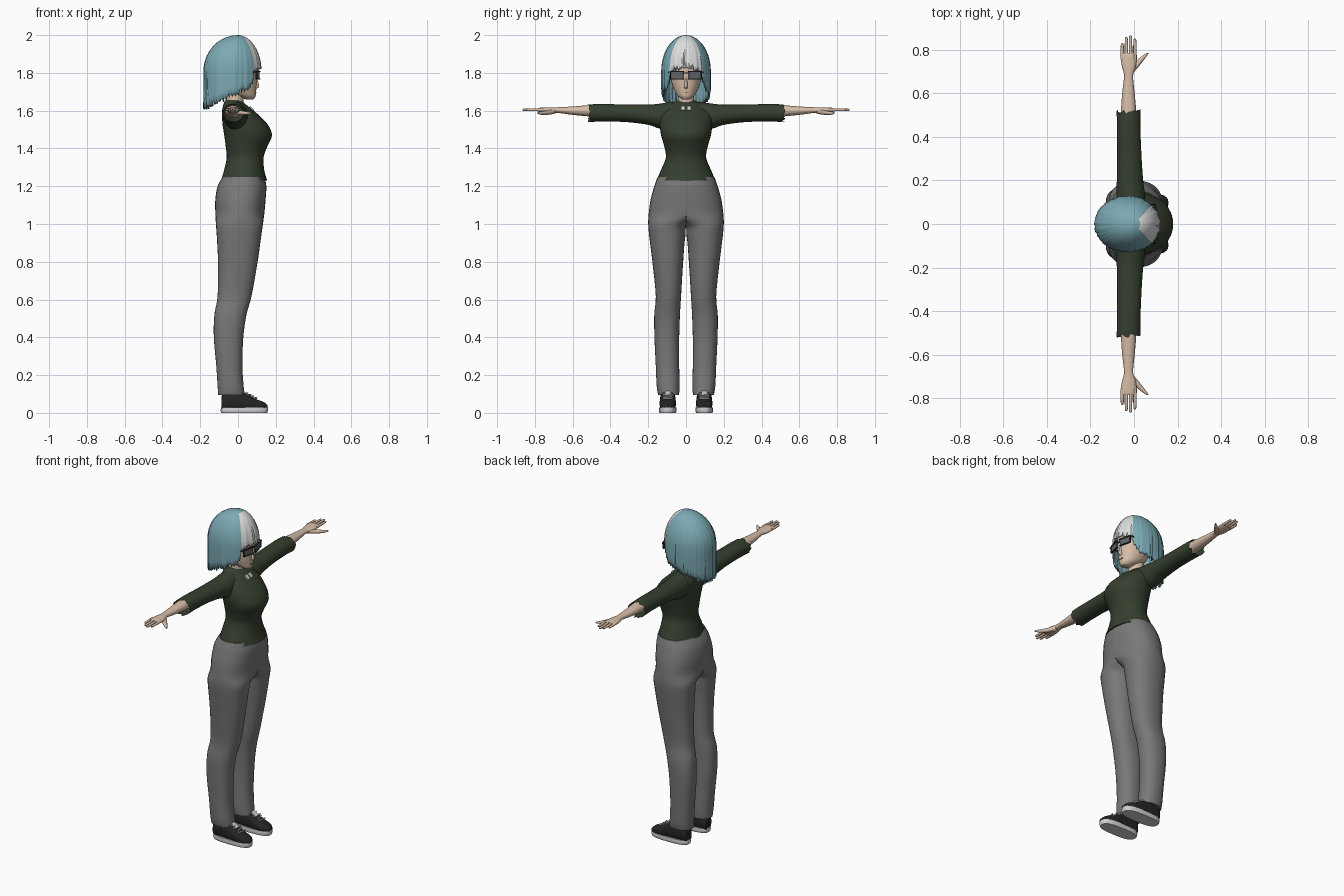
import bpy, bmesh, random
from math import sin, cos, pi, sqrt, radians, degrees
from mathutils import Vector, Matrix

random.seed(4)
if bpy.data.objects.get("Cube"):
    bpy.data.objects.remove(bpy.data.objects["Cube"], do_unlink=True)


def material(name, r, g, b):
    m = bpy.data.materials.new(name)
    m.use_nodes = True
    m.diffuse_color = (r, g, b, 1)
    m.node_tree.nodes["Principled BSDF"].inputs["Base Color"].default_value = (r, g, b, 1)
    return m


SKIN = material("skin", 0.68, 0.51, 0.39)
BLUE = material("blue_hair", 0.20, 0.40, 0.46)
WHITE = material("white_hair", 0.72, 0.72, 0.73)
GREEN = material("dark_green_knit", 0.035, 0.05, 0.028)
GREY = material("grey_cloth", 0.19, 0.19, 0.19)
BLACK = material("black", 0.018, 0.018, 0.02)
PALE = material("pale_grey", 0.62, 0.62, 0.62)
LENS = material("lens_grey", 0.12, 0.13, 0.14)
LIP = material("lip", 0.45, 0.22, 0.18)
parts = []


def finish(name, bm, *mats):
    bmesh.ops.recalc_face_normals(bm, faces=bm.faces)
    me = bpy.data.meshes.new(name)
    bm.to_mesh(me)
    bm.free()
    for m in mats:
        me.materials.append(m)
    ob = bpy.data.objects.new(name, me)
    bpy.context.collection.objects.link(ob)
    parts.append(ob)
    return ob


def smooth_rows(rows, steps=4):
    """Spline through the section rows."""
    pts = [rows[0]] + list(rows) + [rows[-1]]
    out = []
    for a, b, c, d in zip(pts, pts[1:], pts[2:], pts[3:]):
        for k in range(steps):
            t = k / steps
            out.append([0.5 * (2 * q + (r - p) * t + (2 * p - 5 * q + 4 * r - s) * t * t
                               + (3 * q - p - 3 * r + s) * t ** 3)
                        for p, q, r, s in zip(a, b, c, d)])
    return out + [list(rows[-1])]


def loft(name, rows, mat, axis="z", power=2.0, side=1, n=32, jag=0, clamp=False, cap_end=True):
    """Rows hold: position on the axis, then low and high of both other axes."""
    bm = bmesh.new()
    rings = []
    rows = smooth_rows(rows)
    for i, (t, u0, u1, v0, v1) in enumerate(rows):
        ring = []
        for k in range(n):
            c, s = cos(2 * pi * k / n), sin(2 * pi * k / n)
            c = abs(c) ** (2 / power) * (1 if c > 0 else -1)
            s = abs(s) ** (2 / power) * (1 if s > 0 else -1)
            u, v = (u0 + u1 + (u1 - u0) * c) / 2, (v0 + v1 + (v1 - v0) * s) / 2
            w = t + (random.uniform(-jag, jag) if i == len(rows) - 1 else 0)
            x, y, z = {"z": (u, v, w), "y": (u, w, v), "x": (w, u, v)}[axis]
            if clamp:
                y = max(y, 0)
            ring.append(bm.verts.new((x, y * side, z)))
        rings.append(ring)
    for a, b in zip(rings, rings[1:]):
        for k in range(n):
            j = (k + 1) % n
            bm.faces.new((a[k], a[j], b[j], b[k]))
    bm.faces.new(rings[0])
    if cap_end:
        bm.faces.new(rings[-1])
    return finish(name, bm, mat)


def box(name, centre, size, mat, tilt=0, turn=0):
    bm = bmesh.new()
    bmesh.ops.create_cube(bm, size=1)
    m = (Matrix.Translation(centre) @ Matrix.Rotation(radians(turn), 4, "Z")
         @ Matrix.Rotation(radians(tilt), 4, "Y") @ Matrix.Diagonal((*size, 1)))
    bm.transform(m)
    return finish(name, bm, mat)


# Sweater body
loft("sweater", [(1.23, -.09, .155, -.155, .155), (1.28, -.075, .14, -.135, .135),
                 (1.35, -.06, .135, -.107, .107), (1.41, -.065, .155, -.115, .115),
                 (1.47, -.073, .18, -.132, .132), (1.53, -.082, .155, -.138, .138),
                 (1.59, -.085, .095, -.13, .13), (1.63, -.078, .045, -.085, .085),
                 (1.655, -.07, .015, -.05, .05)], GREEN)

# Head, neck, face
loft("neck", [(1.58, -.065, .045, -.055, .055), (1.63, -.06, .03, -.045, .045),
              (1.72, -.06, .03, -.042, .042)], SKIN)
loft("head", [(1.66, .04, .083, -.018, .018), (1.675, .0, .093, -.04, .04),
              (1.70, -.05, .096, -.058, .058), (1.74, -.08, .098, -.074, .074),
              (1.80, -.11, .1, -.086, .086), (1.87, -.12, .095, -.09, .09),
              (1.93, -.08, .06, -.06, .06)], SKIN)
loft("nose", [(1.718, .085, .1, -.009, .009), (1.73, .085, .112, -.009, .009),
              (1.775, .085, .1, -.005, .005)], SKIN, n=12)
box("mouth", (.095, 0, 1.695), (.006, .028, .005), LIP)
for y, tag in ((.012, "left"), (-.012, "right")):
    box("collar_tab_" + tag, (.073, y * 1.3, 1.612), (.008, .022, .03), PALE, -45)

# Hair shell: strands fall from the crown to a ragged edge
edge = [(0, 1.825), (40, 1.80), (46, 1.73), (58, 1.70), (90, 1.67), (125, 1.63), (150, 1.61), (180, 1.61)]


def hair_edge(deg):
    for (a, za), (b, zb) in zip(edge, edge[1:]):
        if deg <= b:
            return za + (zb - za) * (deg - a) / (b - a)
    return edge[-1][1]


bm = bmesh.new()
COLS, ROWS = 112, 14
apex = bm.verts.new((.0, 0, 2.0))
cols = []
for k in range(COLS):
    th = 2 * pi * k / COLS
    deg = abs((degrees(th) + 180) % 360 - 180)
    low = hair_edge(deg) + (random.uniform(.005, .035) if k % 2 else random.uniform(-.004, .008))
    groove = random.uniform(-.025, .02)
    col = []
    for i in range(1, ROWS + 1):
        t = i / ROWS
        z = 2 - (2 - low) * t ** 1.8
        s = sqrt(max(0, 1 - (max(z - 1.81, 0) / .19) ** 2))
        r = s * (1 + groove * t)
        taper = 1 - max(0, 1.72 - z) * .5
        col.append(bm.verts.new((-.03 + .03 * (1 - s) + .152 * r * cos(th), .13 * r * taper * sin(th), z)))
    cols.append(col)
for k in range(COLS):
    a, b = cols[k], cols[(k + 1) % COLS]
    bm.faces.new((apex, a[0], b[0]))
    mid = (degrees(2 * pi * (k + .5) / COLS) + 180) % 360 - 180
    for i in range(ROWS - 1):
        f = bm.faces.new((a[i], a[i + 1], b[i + 1], b[i]))
        f.material_index = int(abs(mid) < 41 and i > 0)
hair = finish("hair", bm, BLUE, WHITE)
shell = hair.modifiers.new("thickness", "SOLIDIFY")
shell.thickness = .008
shell.offset = -1

# Glasses
box("glasses_bridge", (.108, 0, 1.80), (.006, .025, .006), BLACK)

for side, tag in ((1, "left"), (-1, "right")):
    box("lens_" + tag, (.104, .046 * side, 1.787), (.006, .064, .036), LENS, 0, 14 * side)
    for z, h in ((1.807, .007), (1.768, .004)):
        box("glasses_rim_" + tag, (.105, .047 * side, z), (.009, .074, h), BLACK, 0, 14 * side)
    box("glasses_rim_side_" + tag, (.097, .082 * side, 1.789), (.009, .005, .042), BLACK)
    box("glasses_arm_" + tag, (.035, .09 * side, 1.803), (.13, .004, .007), BLACK)

    # Trouser leg with its half of the hips
    loft("trouser_leg_" + tag, [(.095, -.105, .035, .037, .147), (.14, -.108, .03, .034, .155),
                                (.25, -.115, .023, .036, .16), (.4, -.128, .028, .036, .167),
                                (.52, -.125, .045, .032, .168), (.62, -.108, .072, .026, .16),
                                (.8, -.106, .104, .015, .178), (.93, -.112, .122, .004, .194),
                                (1.0, -.117, .132, -.02, .2), (1.06, -.12, .14, -.197, .197),
                                (1.13, -.12, .146, -.187, .187), (1.2, -.108, .15, -.168, .168),
                                (1.25, -.08, .14, -.15, .15)], GREY, power=2.25, side=side, clamp=True)

    # Sleeve, forearm, hand
    loft("sleeve_" + tag, [(.07, -.078, .05, 1.50, 1.648), (.14, -.08, .05, 1.505, 1.637),
                           (.2, -.079, .042, 1.525, 1.632), (.32, -.077, .034, 1.54, 1.632),
                           (.45, -.078, .029, 1.542, 1.636), (.515, -.08, .03, 1.54, 1.632)],
         GREEN, "y", side=side, jag=.012, cap_end=False)
    loft("forearm_" + tag, [(.4, -.068, .015, 1.56, 1.63), (.52, -.06, .01, 1.57, 1.628),
                            (.6, -.054, .003, 1.578, 1.622), (.68, -.046, -.004, 1.588, 1.618),
                            (.72, -.055, .008, 1.586, 1.618), (.77, -.062, .012, 1.592, 1.616),
                            (.785, -.058, .008, 1.597, 1.612)], SKIN, "y", side=side)
    for x, tip, finger in ((-.054, .83, "little"), (-.035, .857, "ring"), (-.016, .865, "middle"), (.004, .85, "index")):
        loft(finger + "_finger_" + tag, [(.755, x - .008, x + .009, 1.596, 1.614),
                                         (tip - .012, x - .007, x + .007, 1.598, 1.611),
                                         (tip, x - .003, x + .003, 1.602, 1.608)], SKIN, "y", side=side, n=10)
    loft("thumb_" + tag, [(.69, -.03, -.005, 1.585, 1.61), (.73, -.01, .028, 1.578, 1.602),
                          (.765, .03, .055, 1.578, 1.596), (.785, .058, .068, 1.583, 1.592)],
         SKIN, "y", side=side, n=12)

    # Shoe
    loft("sole_" + tag, [(0, -.088, .155, .053, .14), (.012, -.092, .158, .05, .143),
                         (.028, -.09, .158, .051, .142)], PALE, power=2.8, side=side)
    loft("shoe_" + tag, [(-.088, .07, .12, .018, .085), (-.075, .06, .132, .015, .105),
                         (-.02, .056, .137, .012, .118), (.035, .054, .139, .012, .105),
                         (.09, .054, .139, .012, .075), (.135, .062, .132, .015, .058),
                         (.155, .078, .115, .02, .042)], BLACK, "x", power=2.6, side=side)
    box("shoe_tongue_" + tag, (.042, .096 * side, .104), (.05, .03, .009), PALE, 30)
    for i in range(4):
        box("lace_" + tag, (.045 + .016 * i, .096 * side, .104 - .0085 * i), (.006, .055, .008),
            PALE, 28, 12 * (-1) ** i)

# Smooth shading with sharp edges kept
bpy.ops.object.select_all(action="DESELECT")
for ob in parts:
    ob.select_set(True)
bpy.context.view_layer.objects.active = parts[0]
bpy.ops.object.shade_smooth_by_angle(angle=radians(45))
